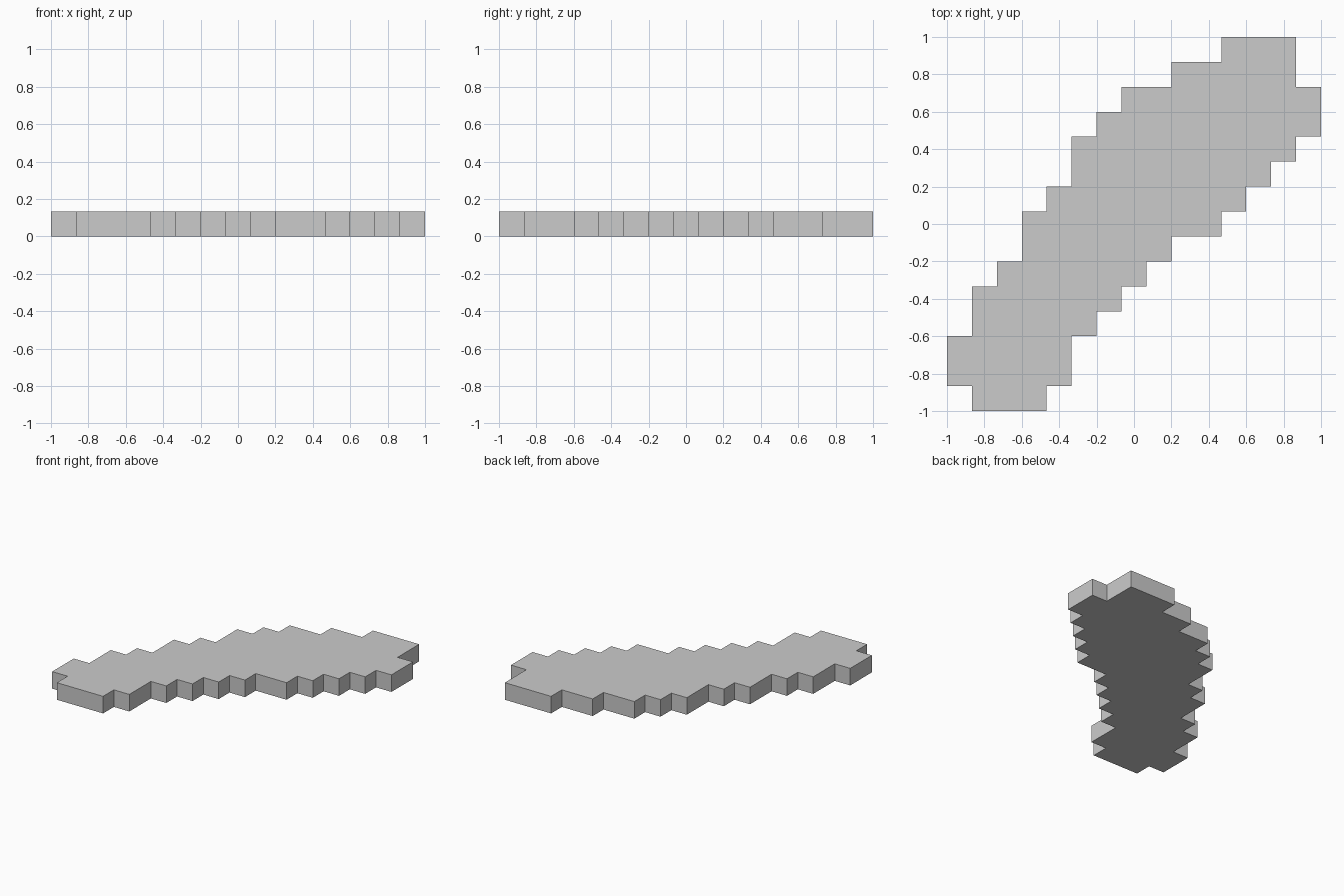
import bpy, bmesh

if "Cube" in bpy.data.objects:
    bpy.data.objects.remove(bpy.data.objects["Cube"])

CELL = 2 / 15
# Left and right cell edge of each row, front (-y) to back (+y)
ROWS = [(1, 4), (0, 5), (0, 5), (1, 6), (1, 7), (2, 8), (3, 9), (3, 11),
        (4, 12), (5, 13), (5, 14), (6, 15), (7, 15), (9, 14), (11, 14)]


def side(column):
    """Stepped edge from front to back, keeping only the corners."""
    points = []
    for j, row in enumerate(ROWS):
        if j and row[column] == ROWS[j - 1][column]:
            points.pop()
        else:
            points.append((row[column], j))
        points.append((row[column], j + 1))
    return points


# Flat stepped slab: outline up the right side and back down the left
outline = side(1) + side(0)[::-1]
bm = bmesh.new()
face = bm.faces.new([bm.verts.new((x * CELL - 1, y * CELL - 1, 0)) for x, y in outline])
top = bmesh.ops.extrude_face_region(bm, geom=[face], use_keep_orig=True)
verts = [g for g in top["geom"] if isinstance(g, bmesh.types.BMVert)]
bmesh.ops.translate(bm, verts=verts, vec=(0, 0, CELL))
bmesh.ops.recalc_face_normals(bm, faces=bm.faces)

mesh = bpy.data.meshes.new("stepped_slab")
bm.to_mesh(mesh)
bm.free()
slab = bpy.data.objects.new("stepped_slab", mesh)
bpy.context.collection.objects.link(slab)
